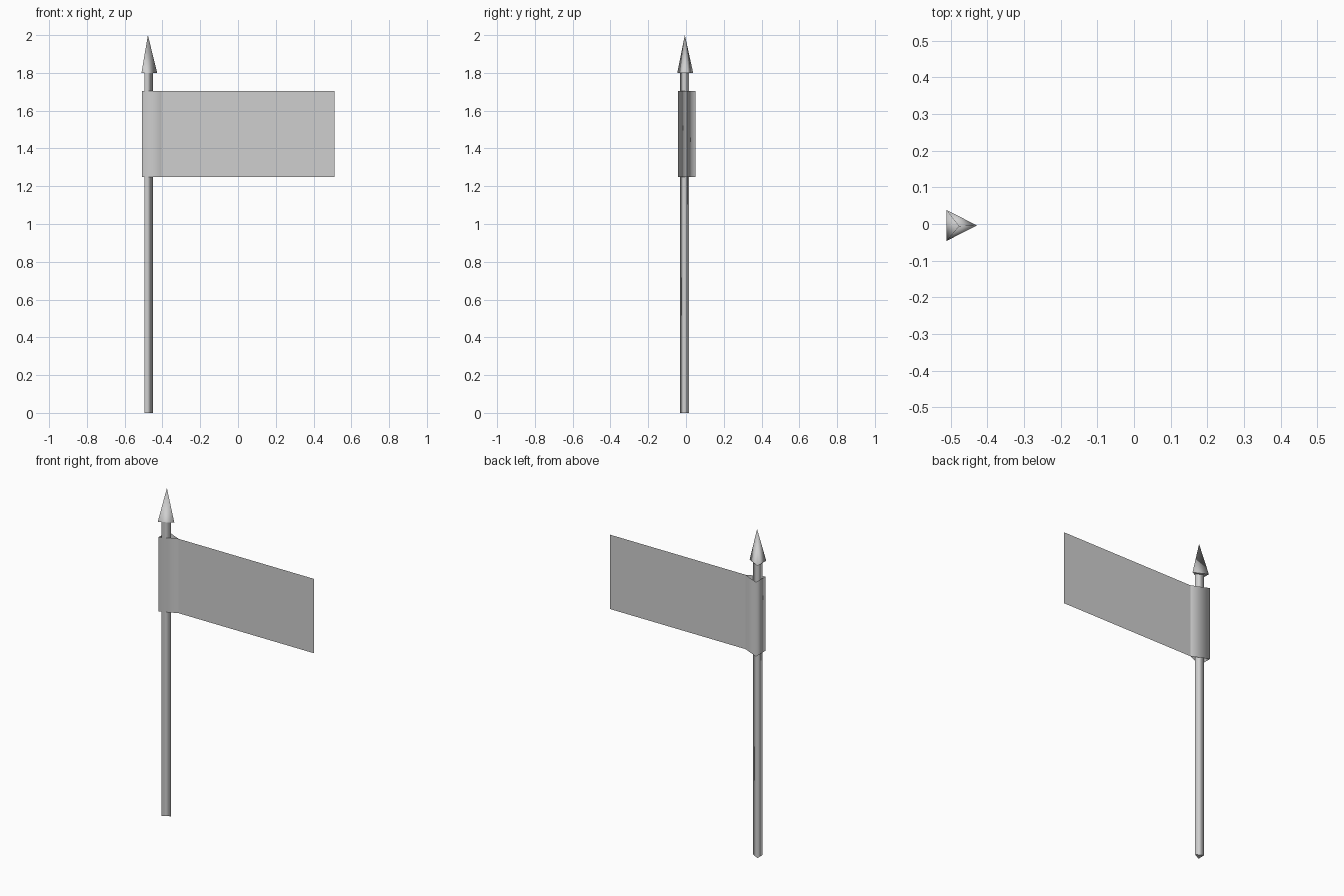
import bpy

cube = bpy.data.objects.get("Cube")
if cube:
    bpy.data.objects.remove(cube, do_unlink=True)

# One plain grey for everything
grey = bpy.data.materials.new("plain grey")
grey.use_nodes = True
COLOUR = (0.62, 0.62, 0.62, 1)
grey.diffuse_color = COLOUR
grey.node_tree.nodes["Principled BSDF"].inputs["Base Color"].default_value = COLOUR


def make(name, verts, faces, smooth_sides=True):
    """Mesh object; vertical sides smooth, triangular end caps flat."""
    mesh = bpy.data.meshes.new(name)
    mesh.from_pydata(verts, [], faces)
    mesh.materials.append(grey)
    mesh.update()
    for poly in mesh.polygons:
        poly.use_smooth = smooth_sides and abs(poly.normal.z) < 0.9
    obj = bpy.data.objects.new(name, mesh)
    bpy.context.collection.objects.link(obj)
    return obj


def triangle(back, tip, y_low, y_high, z):
    """Counter-clockwise triangle pointing towards +x."""
    return [(tip, (y_low + y_high) / 2, z), (back, y_high, z), (back, y_low, z)]


# Three-sided pole, closed at both ends
pole = [triangle(-0.495, -0.449, -0.032, 0.016, z) for z in (0, 1.81)]
sides = [(i, (i + 1) % 3, (i + 1) % 3 + 3, i + 3) for i in range(3)]
make("pole", pole[0] + pole[1], sides + [(2, 1, 0), (3, 4, 5)])

# Three-sided spear head
head = triangle(-0.511, -0.428, -0.046, 0.038, 1.8) + [(-0.477, -0.006, 2.0)]
make("spear_head", head, [(i, (i + 1) % 3, 3) for i in range(3)] + [(2, 1, 0)])

# Open cloth sleeve folded round the pole, seam at the flag side
LOW, HIGH = 1.25, 1.705
JOIN = (-0.405, 0.004)
path = [JOIN, (-0.509, 0.05), (-0.509, -0.042), JOIN]
verts = [(x, y, z) for z in (LOW, HIGH) for x, y in path]
make("flag_sleeve", verts, [(i, i + 1, i + 5, i + 4) for i in range(3)])

# Single flat sheet of cloth
x, y = JOIN
make("flag_cloth", [(x, y, LOW), (0.51, y, LOW), (0.51, y, HIGH), (x, y, HIGH)],
     [(0, 1, 2, 3)], smooth_sides=False)
